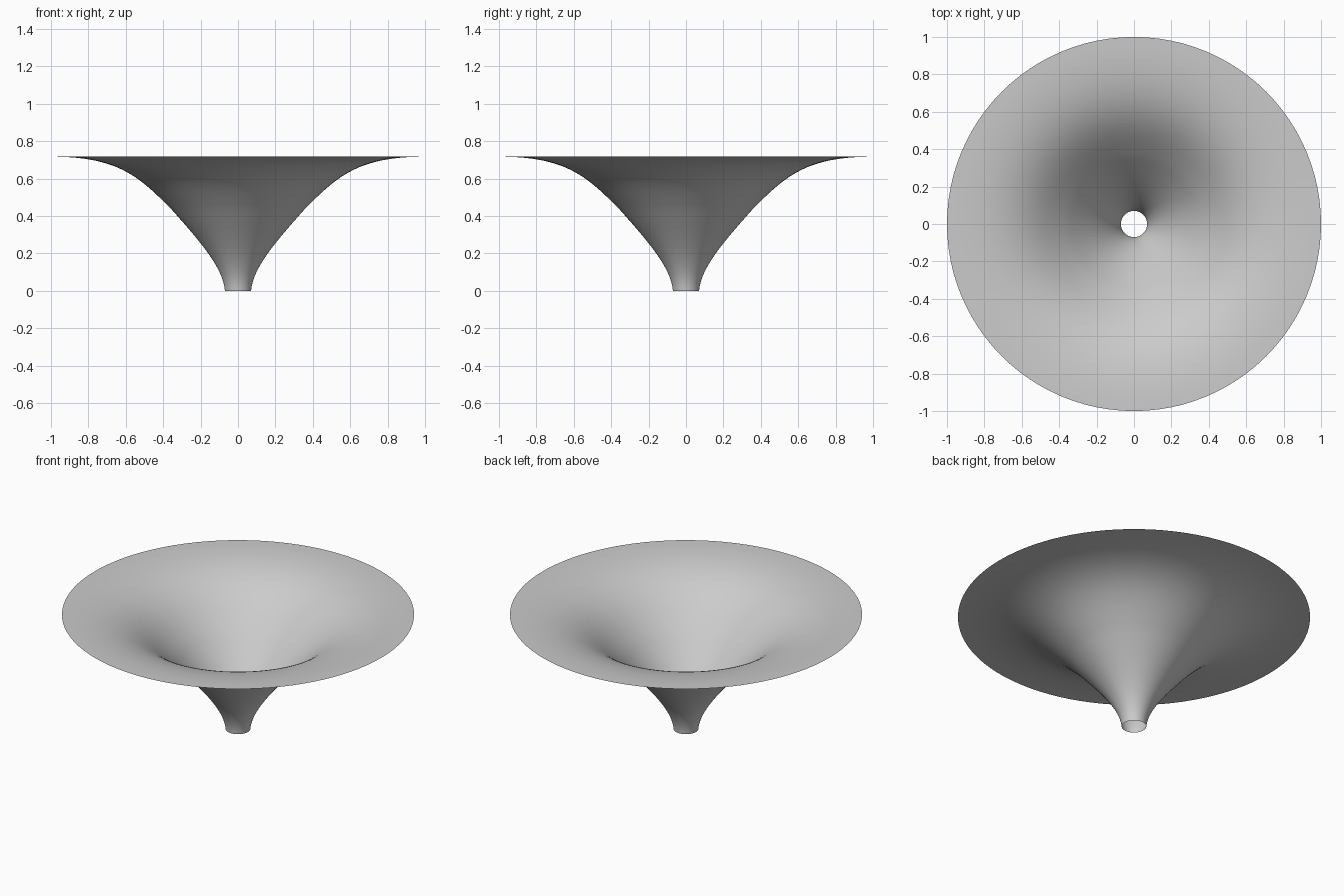
import bpy, bmesh, math
from mathutils import Vector
from mathutils.geometry import interpolate_bezier

cube = bpy.data.objects.get("Cube")
if cube:
    bpy.data.objects.remove(cube, do_unlink=True)

SIDES = 96

# Plain grey material
grey = bpy.data.materials.new("plain_grey")
grey.use_nodes = True
colour = (0.6, 0.6, 0.6, 1)
grey.diffuse_color = colour
grey.node_tree.nodes["Principled BSDF"].inputs["Base Color"].default_value = colour


def bezier(points, steps):
    return interpolate_bezier(*[Vector((r, 0, z)) for r, z in points], steps)


# Flared profile: narrow throat, then bell opening to a flat rim
throat = bezier([(0.07, 0), (0.08, 0.12), (0.19, 0.25), (0.36, 0.44)], 20)
bell = bezier([(0.36, 0.44), (0.53, 0.61), (0.64, 0.717), (1, 0.717)], 24)
profile = throat + bell[1:]

# Revolve into one thin open sheet
bm = bmesh.new()
verts = [bm.verts.new(p) for p in profile]
edges = [bm.edges.new(pair) for pair in zip(verts, verts[1:])]
bmesh.ops.spin(bm, geom=verts + edges, cent=(0, 0, 0), axis=(0, 0, 1),
               angle=math.tau, steps=SIDES, use_merge=True)
bmesh.ops.remove_doubles(bm, verts=bm.verts, dist=0.0001)
bmesh.ops.recalc_face_normals(bm, faces=bm.faces)

# Make the sheet face up into the bowl
if sum(f.normal.z * f.calc_area() for f in bm.faces) < 0:
    bmesh.ops.reverse_faces(bm, faces=bm.faces)
for face in bm.faces:
    face.smooth = True

mesh = bpy.data.meshes.new("funnel")
bm.to_mesh(mesh)
bm.free()
mesh.materials.append(grey)
funnel = bpy.data.objects.new("funnel", mesh)
bpy.context.collection.objects.link(funnel)
